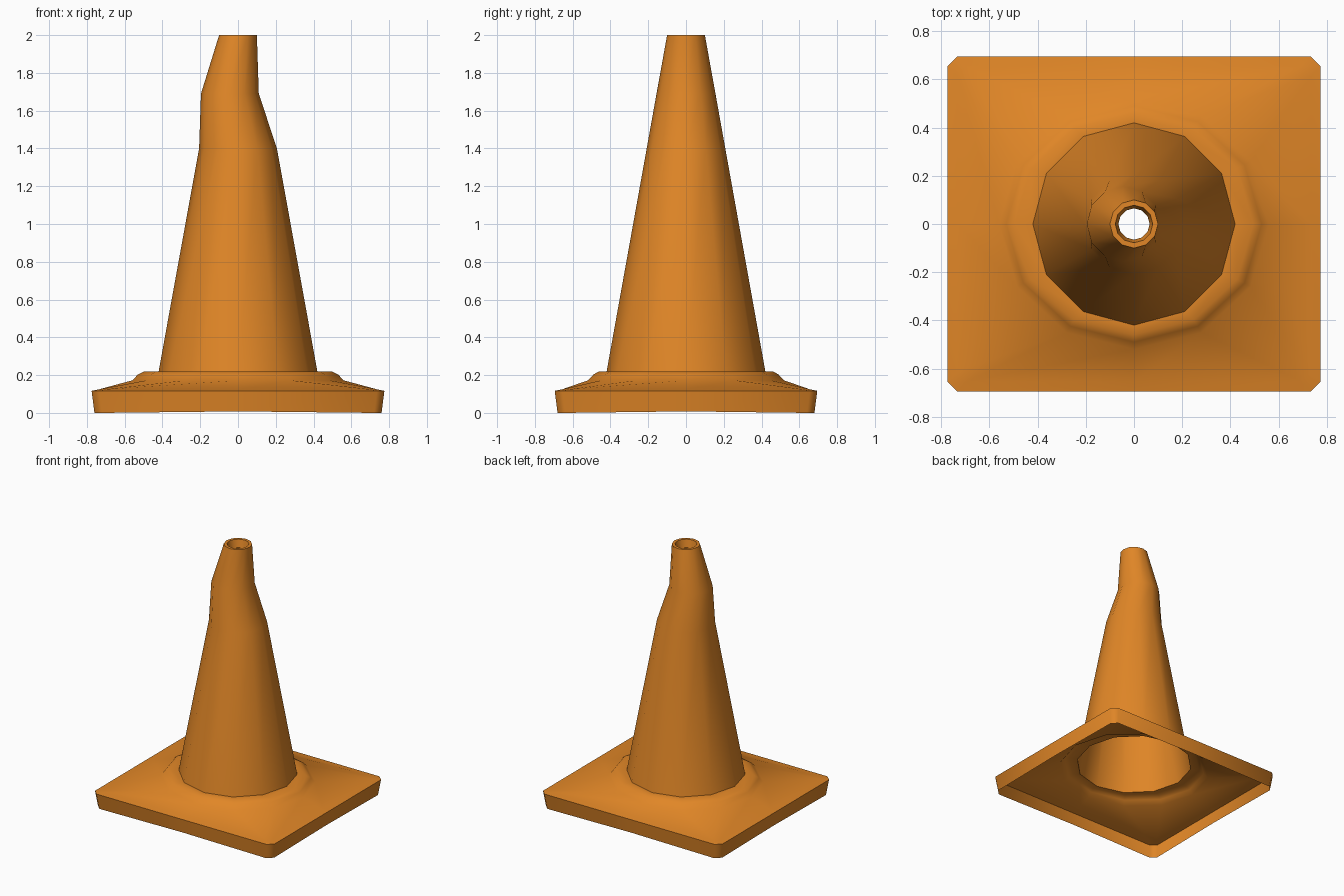
import bpy, bmesh, math

if "Cube" in bpy.data.objects:
    bpy.data.objects.remove(bpy.data.objects["Cube"])

orange = bpy.data.materials.new("orange rubber")
orange.diffuse_color = (0.75, 0.24, 0.02, 1)
orange.use_nodes = True
orange.node_tree.nodes["Principled BSDF"].inputs["Base Color"].default_value = orange.diffuse_color

N = 12  # sides of the cone; the base reuses them as 4 edge middles + 8 chamfer corners


def oval(rx, ry, z, dx=0.0):
    return [(dx + rx * math.cos(2 * math.pi * i / N), ry * math.sin(2 * math.pi * i / N), z)
            for i in range(N)]


def slab(hx, hy, z, lift=0.0, c=0.04):
    """Chamfered rectangle; the middle of each edge can be lifted."""
    m = z + lift
    return [(hx, 0, m), (hx, hy - c, z), (hx - c, hy, z),
            (0, hy, m), (c - hx, hy, z), (-hx, hy - c, z),
            (-hx, 0, m), (-hx, c - hy, z), (c - hx, -hy, z),
            (0, -hy, m), (hx - c, -hy, z), (hx, c - hy, z)]


def skin(name, rings):
    bm = bmesh.new()
    loops = [[bm.verts.new(p) for p in r] for r in rings]
    for a, b in zip(loops, loops[1:]):
        for i in range(N):
            j = (i + 1) % N
            bm.faces.new((a[i], a[j], b[j], b[i]))
    me = bpy.data.meshes.new(name)
    bm.to_mesh(me)
    bm.free()
    me.materials.append(orange)
    ob = bpy.data.objects.new(name, me)
    bpy.context.collection.objects.link(ob)
    bpy.ops.object.select_all(action='DESELECT')
    ob.select_set(True)
    bpy.context.view_layer.objects.active = ob
    bpy.ops.object.shade_smooth_by_angle(angle=math.radians(50))


# hollow base with skirt, sloping top and raised collar
skin("base", [
    slab(0.76, 0.68, 0.0, 0.008),
    slab(0.775, 0.695, 0.117),
    slab(0.735, 0.655, 0.125),
    oval(0.56, 0.52, 0.172),
    oval(0.53, 0.49, 0.203),
    oval(0.495, 0.46, 0.22),
    oval(0.42, 0.42, 0.22),
])

# dented hollow cone with a lip turned in at the top
skin("cone", [
    oval(0.42, 0.42, 0.22),
    oval(0.206, 0.208, 1.4),
    oval(0.153, 0.156, 1.69, -0.043),
    oval(0.1, 0.1, 2.0),
    oval(0.078, 0.078, 2.0),
    oval(0.065, 0.065, 1.94),
])
